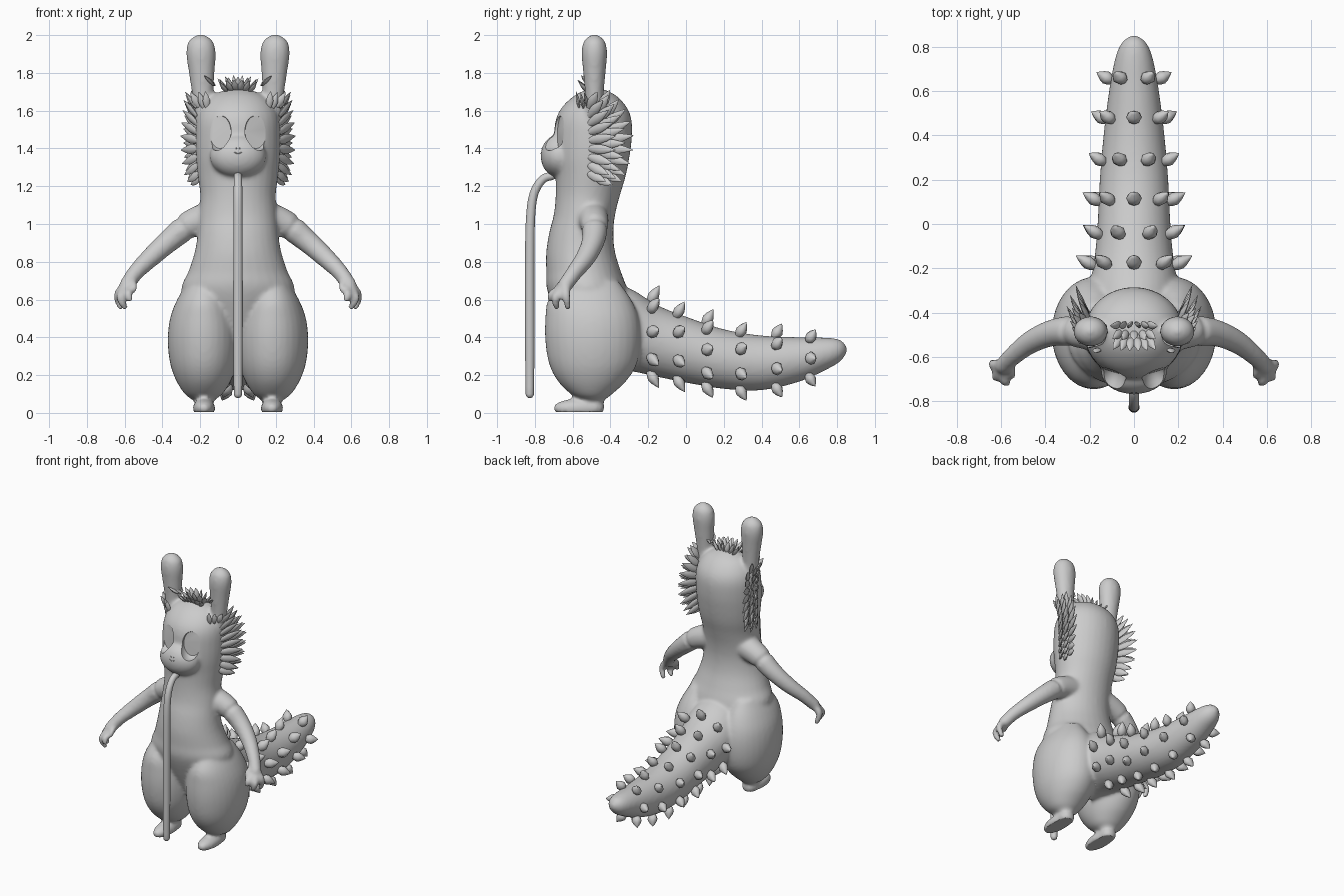
import bpy, bmesh, math
from mathutils import Vector
from mathutils.bvhtree import BVHTree

cube = bpy.data.objects.get("Cube")
if cube:
    bpy.data.objects.remove(cube)

grey = bpy.data.materials.new("light grey")
grey.use_nodes = True
grey.diffuse_color = (0.6, 0.6, 0.6, 1)
grey.node_tree.nodes["Principled BSDF"].inputs["Base Color"].default_value = (0.6, 0.6, 0.6, 1)
X, Y, Z = Vector((1, 0, 0)), Vector((0, 1, 0)), Vector((0, 0, 1))


def spline(rows, steps=5):
    """Catmull-Rom through rows of numbers."""
    out = []
    rows = [Vector(r) for r in rows]
    for i in range(len(rows) - 1):
        a, b, c, d = rows[max(i - 1, 0)], rows[i], rows[i + 1], rows[min(i + 2, len(rows) - 1)]
        for s in range(steps):
            t = s / steps
            out.append(b + (c - a) * (t / 2) + (a * 2 - b * 5 + c * 4 - d) * (t * t / 2)
                       + (b * 3 - a - c * 3 + d) * (t ** 3 / 2))
    return out + [rows[-1]]


def loft(bm, rings, sides=32):
    """Skin elliptical rings given as (centre, half axis, half axis)."""
    loops = []
    for c, u, v in rings:
        loops.append([bm.verts.new(c + u * math.cos(k * math.tau / sides) + v * math.sin(k * math.tau / sides))
                      for k in range(sides)])
    for a, b in zip(loops, loops[1:]):
        for k in range(sides):
            n = (k + 1) % sides
            bm.faces.new((a[k], a[n], b[n], b[k]))
    bm.faces.new(loops[0])
    bm.faces.new(loops[-1])


def tube(bm, path, sides=16):
    """Round limb along rows of (x, y, z, radius) with domed ends."""
    pts = spline(path)
    rings = []
    for i, p in enumerate(pts):
        t = (pts[min(i + 1, len(pts) - 1)] - pts[max(i - 1, 0)]).xyz.normalized()
        u = t.cross(X if abs(t.x) < 0.8 else Y).normalized()
        v = t.cross(u)
        ring = (p.xyz, u * p.w, v * p.w)
        dome = [(p.xyz + t * p.w * s * math.sin(a), u * p.w * math.cos(a), v * p.w * math.cos(a))
                for s in ((-1,) if i == 0 else (1,)) for a in (0.5, 1.0, 1.45)]
        if i == 0:
            rings += dome[::-1] + [ring]
        elif i == len(pts) - 1:
            rings += [ring] + dome
        else:
            rings.append(ring)
    loft(bm, rings, sides)


def ball(bm, centre, radii):
    verts = bmesh.ops.create_uvsphere(bm, u_segments=24, v_segments=16, radius=1)["verts"]
    for v in verts:
        v.co = Vector(centre) + Vector(a * b for a, b in zip(v.co, radii))


def leaf(bm, base, way, flat, length, width, thick, sides=8):
    """Pointed scale growing from base along way, thin along flat."""
    way = way.normalized()
    u = way.cross(flat).normalized()
    v = u.cross(way)
    loft(bm, [(base + way * length * t, u * width * w, v * thick * w)
              for t, w in ((-0.15, 0.5), (0.1, 0.85), (0.35, 1), (0.6, 0.75), (0.82, 0.38), (1, 0.02))], sides)


def finish(name, bm, angle=60):
    bmesh.ops.recalc_face_normals(bm, faces=bm.faces)
    me = bpy.data.meshes.new(name)
    bm.to_mesh(me)
    bm.free()
    ob = bpy.data.objects.new(name, me)
    bpy.context.collection.objects.link(ob)
    me.materials.append(grey)
    smooth(ob, angle)
    return ob


def smooth(ob, angle):
    bpy.ops.object.select_all(action="DESELECT")
    ob.select_set(True)
    bpy.context.view_layer.objects.active = ob
    bpy.ops.object.shade_smooth_by_angle(angle=math.radians(angle))


# Torso and head: z, half width, front y, back y
body = bmesh.new()
torso = [(.33, .12, -.60, -.32), (.5, .25, -.68, -.28), (.65, .30, -.735, -.31), (.75, .262, -.74, -.345),
         (.85, .23, -.74, -.375), (.95, .213, -.725, -.385), (1.05, .205, -.70, -.375), (1.15, .2, -.69, -.35),
         (1.25, .212, -.69, -.32), (1.35, .222, -.70, -.30), (1.45, .225, -.70, -.287), (1.55, .22, -.69, -.288),
         (1.62, .195, -.655, -.315), (1.68, .14, -.59, -.37), (1.715, .05, -.52, -.44)]
loft(body, [(Vector((0, (f + b) / 2, z)), X * w, Y * (b - f) / 2) for z, w, f, b in spline(torso)])
ball(body, (0, -.67, 1.36), (.15, .1, .115))

# Tail: y, z, half width, half height
tail = spline([(-.45, .45, .2, .24), (-.3, .44, .2, .22), (-.15, .38, .178, .19), (0, .335, .165, .175),
               (.2, .285, .155, .158), (.4, .265, .138, .145), (.6, .283, .113, .118),
               (.75, .315, .085, .083), (.82, .33, .055, .055), (.853, .335, .012, .012)])
loft(body, [(Vector((0, y, z)), X * w, Z * h) for y, z, w, h in tail])

# Thighs: z, half width, front y, back y
thigh = [(.07, .06, -.55, -.43), (.1, .1, -.61, -.39), (.17, .145, -.68, -.315), (.26, .177, -.725, -.26),
         (.38, .19, -.745, -.24), (.5, .178, -.745, -.25), (.6, .14, -.73, -.29), (.7, .08, -.66, -.36)]
fingers = [[(.6, -.635, .67, .026), (.638, -.635, .62, .023), (.622, -.625, .56, .018)],
           [(.595, -.65, .66, .026), (.622, -.69, .61, .023), (.6, -.685, .56, .018)],
           [(.575, -.65, .66, .026), (.58, -.71, .63, .022), (.575, -.72, .6, .017)],
           [(.57, -.62, .70, .024), (.55, -.67, .675, .019), (.55, -.69, .65, .015)]]
arm = [(.13, -.5, 1.04, .09), (.25, -.485, 1.0, .075), (.36, -.49, .915, .062), (.46, -.53, .825, .053),
       (.54, -.59, .745, .044), (.59, -.64, .675, .04)]
for s in (-1, 1):
    loft(body, [(Vector((s * .182, (f + b) / 2, z)), X * w, Y * (b - f) / 2) for z, w, f, b in spline(thigh)])
    for path in [arm] + fingers:
        tube(body, [(s * x, y, z, r) for x, y, z, r in path])
    # Ears
    ear = spline([(1.55, .17, .06), (1.66, .185, .055), (1.8, .192, .068), (1.9, .196, .078),
                  (1.96, .197, .068), (1.99, .197, .04), (2.004, .197, .01)])
    loft(body, [(Vector((s * x, -.485, z)), X * r, Y * r * .87) for z, x, r in ear])
    # Feet
    tube(body, [(s * .18, -.49, .12, .05), (s * .18, -.49, .05, .05)])
    ball(body, (s * .18, -.57, .025), (.06, .135, .05))
    ball(body, (s * .18, -.49, .03), (.055, .06, .05))

# Fuse the body and cut the eye sockets
body_ob = finish("body", body)
sockets = bmesh.new()
for s in (-1, 1):
    out = Vector((s * .3, -1, .05)).normalized()
    side = out.cross(Z).normalized()
    c = Vector((s * .1, -.685, 1.487))
    up = side.cross(out)
    loft(sockets, [(c + out * d, side * .068 * k, up * .1 * k)
                   for d, k in ((-.022, .86), (-.008, .95), (.02, 1), (.2, 1))], 40)
cutter = finish("eye_socket_cutter", sockets)
cutter.hide_render = True
cutter.hide_set(True)

mod = body_ob.modifiers.new("fuse", "REMESH")
mod.mode, mod.voxel_size = "VOXEL", .011
mod = body_ob.modifiers.new("soften", "SMOOTH")
mod.factor, mod.iterations = .5, 10
mod = body_ob.modifiers.new("sockets", "BOOLEAN")
mod.operation, mod.object, mod.solver = "DIFFERENCE", cutter, "EXACT"
bpy.context.view_layer.update()
fused = bpy.data.meshes.new_from_object(body_ob.evaluated_get(bpy.context.evaluated_depsgraph_get()))
body_ob.modifiers.clear()
body_ob.data = fused
for v in fused.vertices:
    v.co.z = max(v.co.z, .004)
smooth(body_ob, 40)
skin = BVHTree.FromPolygons([v.co.copy() for v in fused.vertices], [p.vertices[:] for p in fused.polygons])

# Tail spikes in staggered rings: y, count, first angle
spikes = bmesh.new()
for row, (y0, count) in enumerate([(-.19, 9), (-.05, 8), (.1, 9), (.28, 8), (.47, 7), (.65, 6)]):
    y, z, w, h = min(tail, key=lambda t: abs(t[0] - y0))
    for k in range(count):
        a = math.tau * (k + .5 * (row % 2)) / count
        out = Vector((math.sin(a), 0, math.cos(a)))
        p, n, _, _ = skin.find_nearest(Vector((w * out.x, y0, z + h * out.z)))
        leaf(spikes, p, out + Y * .55, Y, .095 - .004 * row, .036, .03)
finish("tail_spikes", spikes)

# Cheek fur fanning from up to back to down
fur = bmesh.new()
for s in (-1, 1):
    for col in range(3):
        for k in range(9):
            t = (k + .5 * (col % 2)) / 8.5
            base = Vector((s * .23, -.50 + .045 * col - .02 * abs(t - .5), 1.625 - .385 * t))
            p, n, _, _ = skin.find_nearest(base)
            pitch = math.radians(62 - 100 * min(t * 1.25, 1) + 14 * t)
            way = Vector((s * (.62 - .12 * col), math.cos(pitch), math.sin(pitch)))
            leaf(fur, p, way, X, .10 + .055 * math.sin(math.pi * t), .026, .012)
finish("cheek_fur", fur)

# Crown tuft between the ears
crown = bmesh.new()
for row in range(3):
    count = 8 - row % 2
    for k in range(count):
        t = 2 * k / (count - 1) - 1
        p, n, _, _ = skin.find_nearest(Vector((.105 * t, -.53 + .04 * row, 1.74)))
        leaf(crown, p, Vector((.7 * t, -.75 + .35 * row, .75)), Z - Y * .2, .075, .019, .01)
for s in (-1, 1):
    for k in range(3):
        p, n, _, _ = skin.find_nearest(Vector((s * (.17 + .025 * k), -.57 + .015 * k, 1.63)))
        leaf(crown, p, Vector((s * (.1 + .25 * k), -.2, 1)), Y, .08, .02, .01)
finish("crown_tuft", crown)

# Long hanging tongue
tongue = bmesh.new()
tube(tongue, [(0, -.71, 1.255, .022), (0, -.76, 1.235, .022), (0, -.805, 1.16, .023), (0, -.823, 1.03, .024),
              (0, -.827, .8, .025), (0, -.827, .4, .025), (0, -.827, .1, .022)])
finish("tongue", tongue)

# Small smile and nostrils
face = bmesh.new()
smile = []
for k in range(-2, 3):
    p = skin.ray_cast(Vector((k * .009, -1, 1.373 + .0015 * k * k)), Y)[0]
    smile.append((*p, .0025))
tube(face, smile, 6)
for s in (-1, 1):
    ball(face, skin.ray_cast(Vector((s * .01, -1, 1.40)), Y)[0], (.004, .003, .004))
finish("smile_and_nostrils", face)
